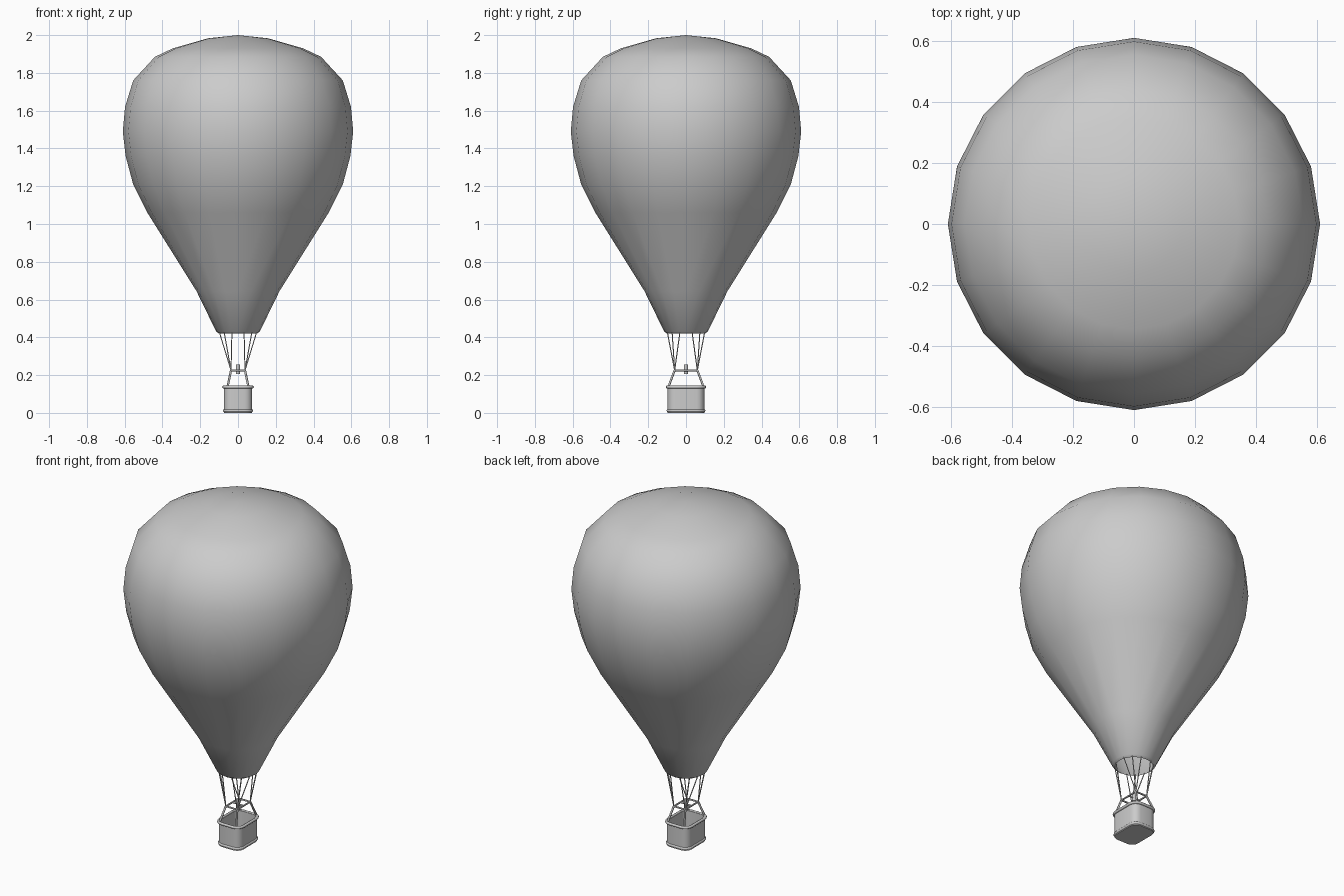
import bpy, bmesh, math
from mathutils import Vector

cube = bpy.data.objects.get("Cube")
if cube:
    bpy.data.objects.remove(cube)

grey = bpy.data.materials.new("plain grey")
grey.use_nodes = True
COLOUR = (0.6, 0.6, 0.6, 1)
grey.diffuse_color = COLOUR
grey.node_tree.nodes["Principled BSDF"].inputs["Base Color"].default_value = COLOUR


def finish(bm, name, angle=45):
    """Turn a bmesh into a smooth-shaded object."""
    bmesh.ops.recalc_face_normals(bm, faces=bm.faces)
    mesh = bpy.data.meshes.new(name)
    bm.to_mesh(mesh)
    bm.free()
    mesh.materials.append(grey)
    ob = bpy.data.objects.new(name, mesh)
    bpy.context.collection.objects.link(ob)
    bpy.ops.object.select_all(action='DESELECT')
    ob.select_set(True)
    bpy.context.view_layer.objects.active = ob
    bpy.ops.object.shade_smooth_by_angle(angle=math.radians(angle))
    return ob


def bridge(bm, low, high):
    n = len(low)
    for i in range(n):
        j = (i + 1) % n
        bm.faces.new((low[i], low[j], high[j], high[i]))


def rod(name, a, b, radius, sides=8):
    """Cylinder between two points."""
    a, b = Vector(a), Vector(b)
    bm = bmesh.new()
    bmesh.ops.create_cone(bm, cap_ends=True, segments=sides, radius1=radius,
                          radius2=radius, depth=(b - a).length)
    turn = (b - a).to_track_quat('Z', 'Y').to_matrix().to_4x4()
    turn.translation = (a + b) / 2
    bm.transform(turn)
    return finish(bm, name)


def outline(hx, hy, corner, steps=4):
    """Rounded rectangle as xy points."""
    pts = []
    for q, (sx, sy) in enumerate(((1, 1), (-1, 1), (-1, -1), (1, -1))):
        for k in range(steps + 1):
            t = math.pi / 2 * (q + k / steps)
            pts.append((sx * (hx - corner) + corner * math.cos(t),
                        sy * (hy - corner) + corner * math.sin(t)))
    return pts


def ring(name, z, hx, hy, corner, radius):
    """Round tube following a rounded rectangle."""
    bm = bmesh.new()
    loops = []
    for k in range(8):
        t = k * math.tau / 8
        off = radius * math.cos(t)
        loops.append([bm.verts.new((x, y, z + radius * math.sin(t)))
                      for x, y in outline(hx + off, hy + off, corner + off)])
    for k in range(8):
        bridge(bm, loops[k], loops[(k + 1) % 8])
    return finish(bm, name, 60)


# Envelope: open at the mouth, closed at the crown
profile = [(0.10, 0.42), (0.115, 0.43), (0.22, 0.645), (0.48, 1.06), (0.555, 1.21),
           (0.595, 1.36), (0.61, 1.49), (0.598, 1.62), (0.555, 1.76), (0.44, 1.885),
           (0.345, 1.93), (0.16, 1.983)]
SIDES = 20
bm = bmesh.new()
loops = [[bm.verts.new((r * math.cos(i * math.tau / SIDES),
                        r * math.sin(i * math.tau / SIDES), z))
          for i in range(SIDES)] for r, z in profile]
for low, high in zip(loops, loops[1:]):
    bridge(bm, low, high)
crown = bm.verts.new((0, 0, 2))
for i in range(SIDES):
    bm.faces.new((loops[-1][i], loops[-1][(i + 1) % SIDES], crown))
finish(bm, "envelope", 60)

# Basket: outer wall, then inner wall down to the floor
bm = bmesh.new()
walls = [[bm.verts.new((x, y, z)) for x, y in outline(hx, hx + 0.022, c)]
         for hx, c, z in ((0.075, 0.04, 0.0), (0.075, 0.04, 0.14),
                          (0.067, 0.032, 0.14), (0.067, 0.032, 0.012))]
for low, high in zip(walls, walls[1:]):
    bridge(bm, low, high)
bm.faces.new(walls[0])
bm.faces.new(walls[-1])
finish(bm, "basket")

# Padded rims of the basket
ring("basket_top_rim", 0.137, 0.077, 0.099, 0.042, 0.008)
ring("basket_bottom_rim", 0.012, 0.073, 0.095, 0.038, 0.008)

# Load frame, its posts and the ropes to the mouth
FX, FY, FZ = 0.037, 0.06, 0.225
for sx in (-1, 1):
    rod("frame_side_bar", (sx * FX, -FY, FZ), (sx * FX, FY, FZ), 0.005)
    rod("frame_cross_bar", (-FX, sx * FY, FZ), (FX, sx * FY, FZ), 0.005)
    for sy in (-1, 1):
        top = (sx * FX, sy * FY, FZ)
        rod("frame_post", (sx * 0.055, sy * 0.092, 0.14), top, 0.006)
        for deg in (18, 45, 72):
            t = math.radians(deg)
            rod("rope", top, (sx * 0.104 * math.cos(t), sy * 0.104 * math.sin(t), 0.428),
                0.0028, 6)

# Burner on a bar across the frame
rod("burner_bar", (-FX, 0, FZ), (FX, 0, FZ), 0.004)
rod("burner_can", (0, 0, 0.205), (0, 0, 0.255), 0.011, 12)
